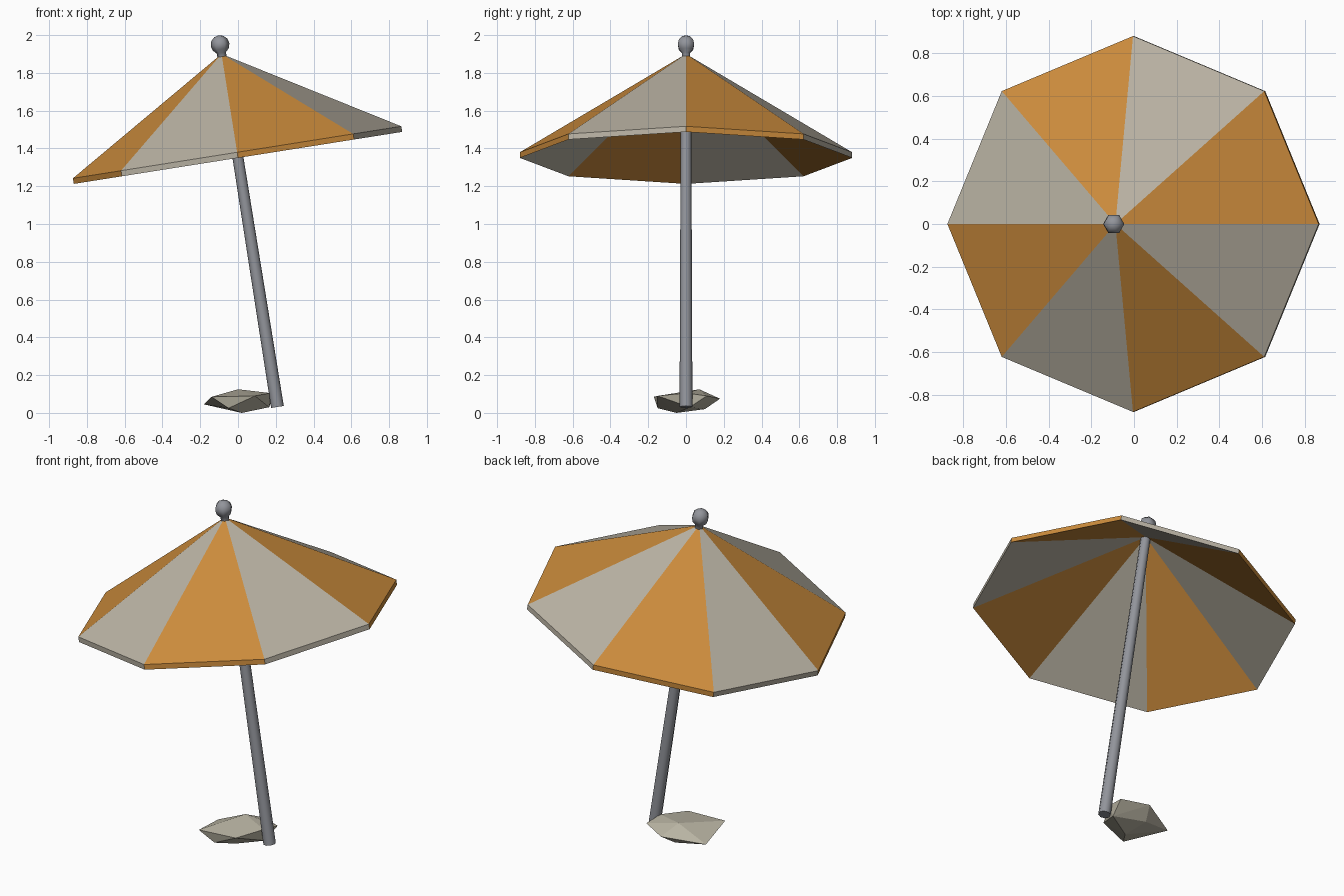
import bpy, bmesh, math
from mathutils import Vector

cube = bpy.data.objects.get("Cube")
if cube:
    bpy.data.objects.remove(cube, do_unlink=True)

TILT = math.radians(-9)
HUB = Vector((0, 0, 1.35))      # centre of the canopy rim


def material(name, rgb):
    m = bpy.data.materials.new(name)
    m.use_nodes = True
    color = (*rgb, 1)
    m.diffuse_color = color
    bsdf = m.node_tree.nodes["Principled BSDF"]
    bsdf.inputs["Base Color"].default_value = color
    bsdf.inputs["Roughness"].default_value = 0.8
    return m


orange = material("orange cloth", (0.60, 0.26, 0.045))
beige = material("beige cloth", (0.49, 0.45, 0.37))
grey = material("grey metal", (0.29, 0.30, 0.33))
stone = material("pale stone", (0.49, 0.46, 0.37))


def finish(name, bm, mats, smooth=None):
    bmesh.ops.recalc_face_normals(bm, faces=bm.faces)
    me = bpy.data.meshes.new(name)
    bm.to_mesh(me)
    bm.free()
    ob = bpy.data.objects.new(name, me)
    bpy.context.collection.objects.link(ob)
    for m in mats:
        me.materials.append(m)
    if smooth:
        bpy.ops.object.select_all(action='DESELECT')
        ob.select_set(True)
        bpy.context.view_layer.objects.active = ob
        bpy.ops.object.shade_smooth_by_angle(angle=math.radians(smooth))
    return ob


def lathe(name, profile, sides, mats, smooth=None):
    """Turn a (radius, height) profile about the tilted parasol axis;
    the materials alternate from one segment to the next."""
    bm = bmesh.new()
    rings = []
    for r, z in profile:
        if r == 0:
            rings.append([bm.verts.new((0, 0, z))] * sides)
        else:
            rings.append([bm.verts.new((r * math.cos(math.tau * i / sides),
                                        r * math.sin(math.tau * i / sides), z))
                          for i in range(sides)])
    for low, high in zip(rings, rings[1:]):
        for i in range(sides):
            j = (i + 1) % sides
            corners = list(dict.fromkeys((low[i], low[j], high[j], high[i])))
            bm.faces.new(corners).material_index = i % len(mats)
    ob = finish(name, bm, mats, smooth)
    ob.location = HUB
    ob.rotation_euler.y = TILT
    return ob


# Eight-panel canopy with a short hem and a hollow underside
lathe("canopy", [(0, 0.557), (0.88, 0.03), (0.88, 0), (0, 0.53)], 8, [orange, beige])

# Slightly tapered pole
lathe("pole", [(0, -1.335), (0.034, -1.335), (0.027, 0.535), (0, 0.535)], 8, [grey], 50)

# Finial: short neck and faceted ball
ball = [(0.05 * math.sin(a), 0.607 - 0.05 * math.cos(a))
        for a in (math.pi * k / 6 for k in range(1, 6))]
lathe("finial", [(0, 0.535), (0.024, 0.535)] + ball + [(0, 0.657)], 6, [grey], 65)

# Faceted rock beside the foot of the pole
rock_points = [
    (-0.14, -0.17, 0.085), (0.09, -0.15, 0.09), (0.17, 0, 0.105), (0.185, 0.11, 0.09),
    (0.04, 0.18, 0.075), (-0.18, 0.07, 0.045), (0, 0.07, 0.125),
    (0.02, -0.05, 0), (0.165, 0.02, 0.03), (0, 0.1, 0.02), (-0.05, -0.15, 0.025),
]
bm = bmesh.new()
for p in rock_points:
    bm.verts.new(p)
bmesh.ops.convex_hull(bm, input=bm.verts)
finish("rock", bm, [stone])
